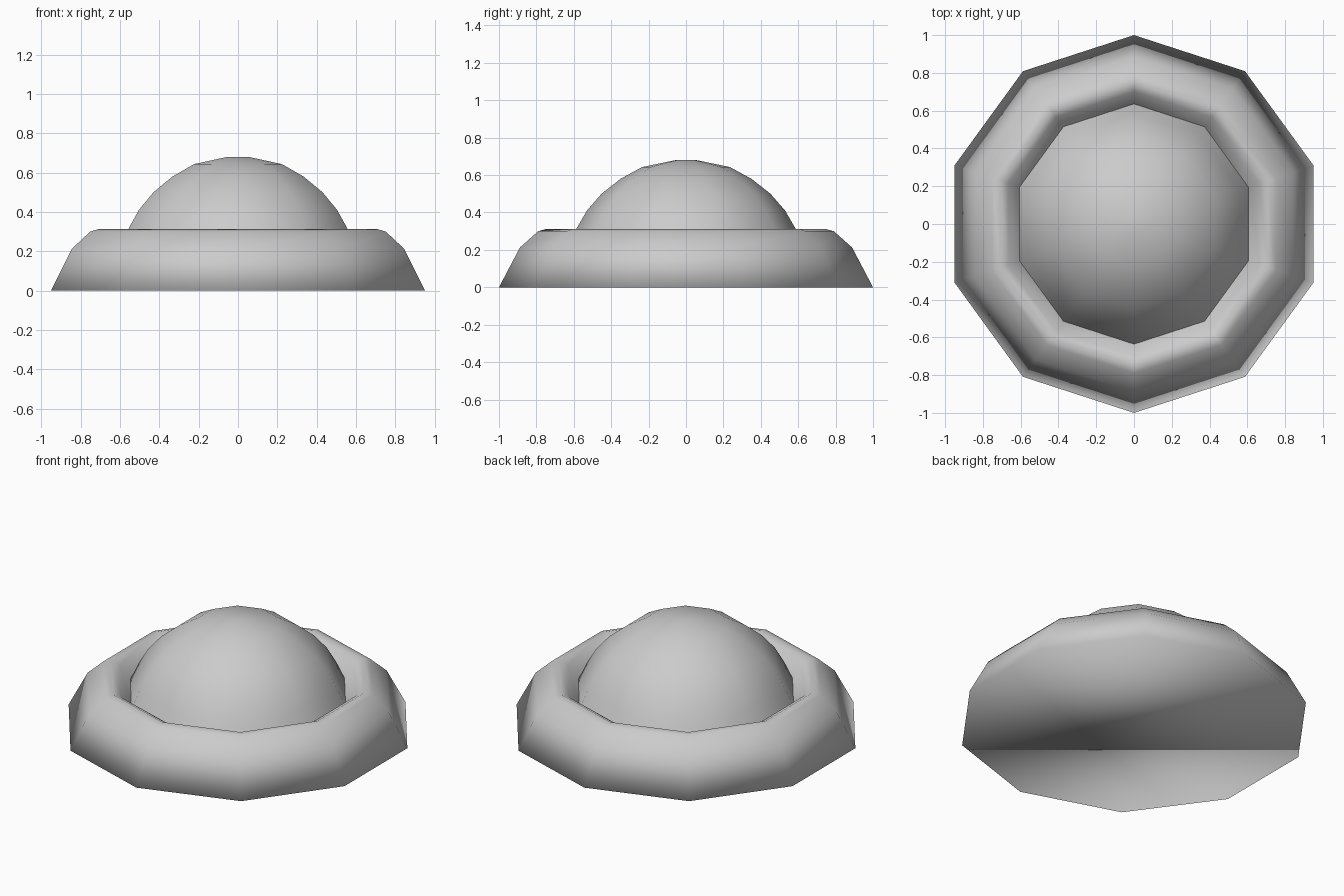
import bpy, bmesh, math

if "Cube" in bpy.data.objects:
    bpy.data.objects.remove(bpy.data.objects["Cube"])

SIDES = 10


def revolve(name, profile, cap_first=False, cap_last=False):
    """Turn an (r, z) profile into a ten-sided shell with corners on the y axis."""
    bm = bmesh.new()
    rings = []
    for r, z in profile:
        ring = []
        for i in range(SIDES):
            a = math.pi / 2 + 2 * math.pi * i / SIDES
            ring.append(bm.verts.new((r * math.cos(a), r * math.sin(a), z)))
        rings.append(ring)
    for lower, upper in zip(rings, rings[1:]):
        for i in range(SIDES):
            j = (i + 1) % SIDES
            bm.faces.new((lower[i], lower[j], upper[j], upper[i]))
    if cap_first:
        bm.faces.new(list(reversed(rings[0])))
    if cap_last:
        bm.faces.new(rings[-1])
    for f in bm.faces:
        f.smooth = True
    mesh = bpy.data.meshes.new(name)
    bm.to_mesh(mesh)
    bm.free()
    obj = bpy.data.objects.new(name, mesh)
    bpy.context.collection.objects.link(obj)
    return obj


# Rounded base ring: flat underside, sloping wall, soft rim, inner groove
revolve("base_ring",
        [(1.0, 0.0), (0.888, 0.213), (0.79, 0.30), (0.747, 0.312),
         (0.70, 0.288), (0.636, 0.205)],
        cap_first=True)

# Central dome rising out of the groove, with a tiny flat top
revolve("dome",
        [(0.636, 0.205), (0.588, 0.31), (0.53, 0.41), (0.452, 0.50),
         (0.35, 0.58), (0.235, 0.643), (0.056, 0.68)],
        cap_last=True)
